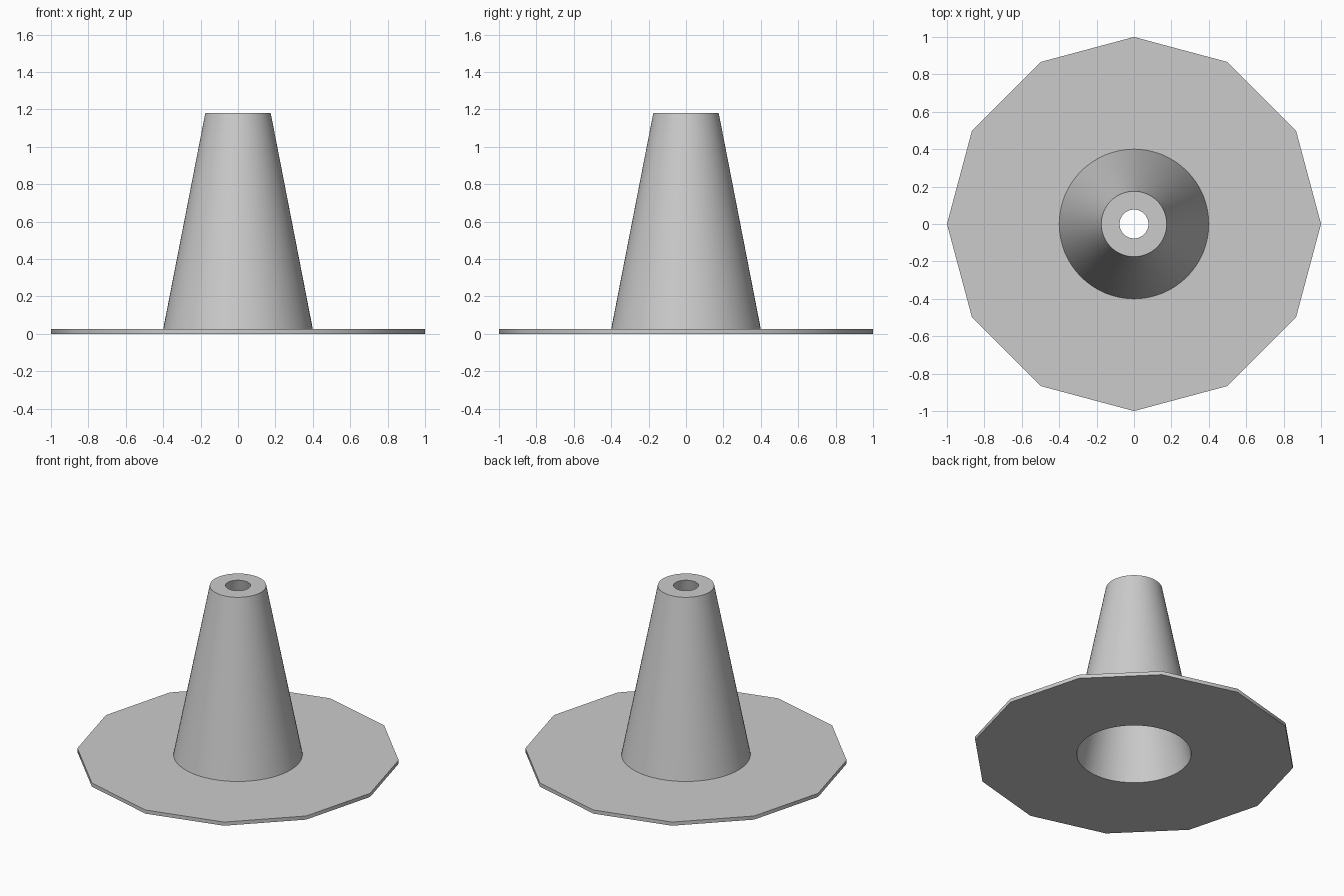
import bpy
import bmesh
from math import cos, sin, tau, radians

# Remove the default cube
cube = bpy.data.objects.get("Cube")
if cube:
    bpy.data.objects.remove(cube, do_unlink=True)

ROUND, PLATE_SIDES = 64, 12
PLATE_TOP, CONE_TOP = 0.025, 1.18

# One plain grey material
grey = bpy.data.materials.new("light_grey")
grey.use_nodes = True
colour = (0.6, 0.6, 0.6, 1.0)
grey.diffuse_color = colour
grey.node_tree.nodes["Principled BSDF"].inputs["Base Color"].default_value = colour

bm = bmesh.new()


def ring(radius, z, sides):
    """Closed loop of vertices at one height."""
    verts = [bm.verts.new((radius * cos(tau * i / sides), radius * sin(tau * i / sides), z))
             for i in range(sides)]
    for i in range(sides):
        bm.edges.new((verts[i - 1], verts[i]))
    return verts


def wall(a, b):
    """Quads between two loops with equal side counts."""
    for i in range(len(a)):
        bm.faces.new((a[i - 1], a[i], b[i], b[i - 1]))


def flat_ring(outer, inner, up):
    """Flat face band between loops with different side counts."""
    edges = [bm.edges.get((loop[i - 1], loop[i]))
             for loop in (outer, inner) for i in range(len(loop))]
    bmesh.ops.triangle_fill(bm, edges=edges, use_beauty=True, normal=(0, 0, up))


# Twelve-sided base plate
rim_bottom = ring(1.0, 0, PLATE_SIDES)
rim_top = ring(1.0, PLATE_TOP, PLATE_SIDES)
# Outer cone and tapered bore
cone_base = ring(0.40, PLATE_TOP, ROUND)
cone_lip = ring(0.175, CONE_TOP, ROUND)
bore_lip = ring(0.077, CONE_TOP, ROUND)
bore_base = ring(0.355, 0, ROUND)

wall(rim_bottom, rim_top)
wall(cone_base, cone_lip)
wall(cone_lip, bore_lip)
wall(bore_lip, bore_base)
flat_ring(rim_top, cone_base, 1)
flat_ring(rim_bottom, bore_base, -1)
bmesh.ops.recalc_face_normals(bm, faces=bm.faces)

mesh = bpy.data.meshes.new("flanged_cone")
bm.to_mesh(mesh)
bm.free()
mesh.materials.append(grey)
cone = bpy.data.objects.new("flanged_cone", mesh)
bpy.context.collection.objects.link(cone)

# Smooth curved walls, crisp lips and plate edges
bpy.ops.object.select_all(action="DESELECT")
cone.select_set(True)
bpy.context.view_layer.objects.active = cone
bpy.ops.object.shade_smooth_by_angle(angle=radians(40))
